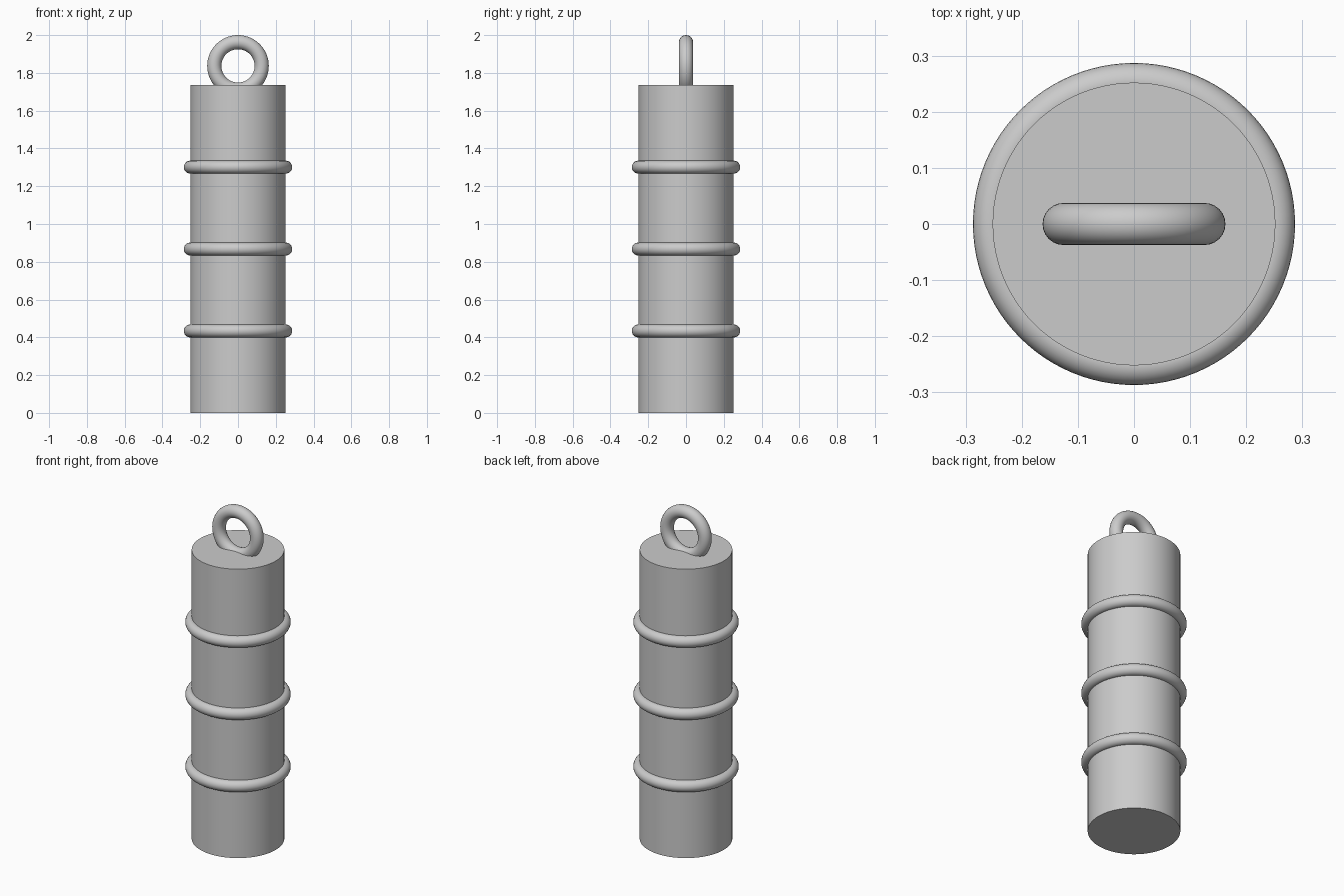
import bpy
from math import pi, radians

if "Cube" in bpy.data.objects:
    bpy.data.objects.remove(bpy.data.objects["Cube"])

BODY_R, BODY_H = 0.252, 1.735


def finish(name, angle=40):
    obj = bpy.context.object
    obj.name = name
    bpy.ops.object.shade_smooth_by_angle(angle=radians(angle))
    return obj


def torus(name, z, major, minor, rot=(0, 0, 0), segs=96):
    bpy.ops.mesh.primitive_torus_add(location=(0, 0, z), rotation=rot,
                                     major_radius=major, minor_radius=minor,
                                     major_segments=segs, minor_segments=24)
    return finish(name)


# Cylindrical body with sharp rims
bpy.ops.mesh.primitive_cylinder_add(vertices=96, radius=BODY_R, depth=BODY_H,
                                    location=(0, 0, BODY_H / 2))
finish("body")

# Three rounded bands at the quarter heights
for i in range(1, 4):
    torus(f"band_{i}", BODY_H * i / 4, 0.253, 0.034)

# Upright hanging ring, sunk into the top of the body
torus("hanging_ring", 1.837, 0.1255, 0.0375, rot=(pi / 2, 0, 0), segs=64)
